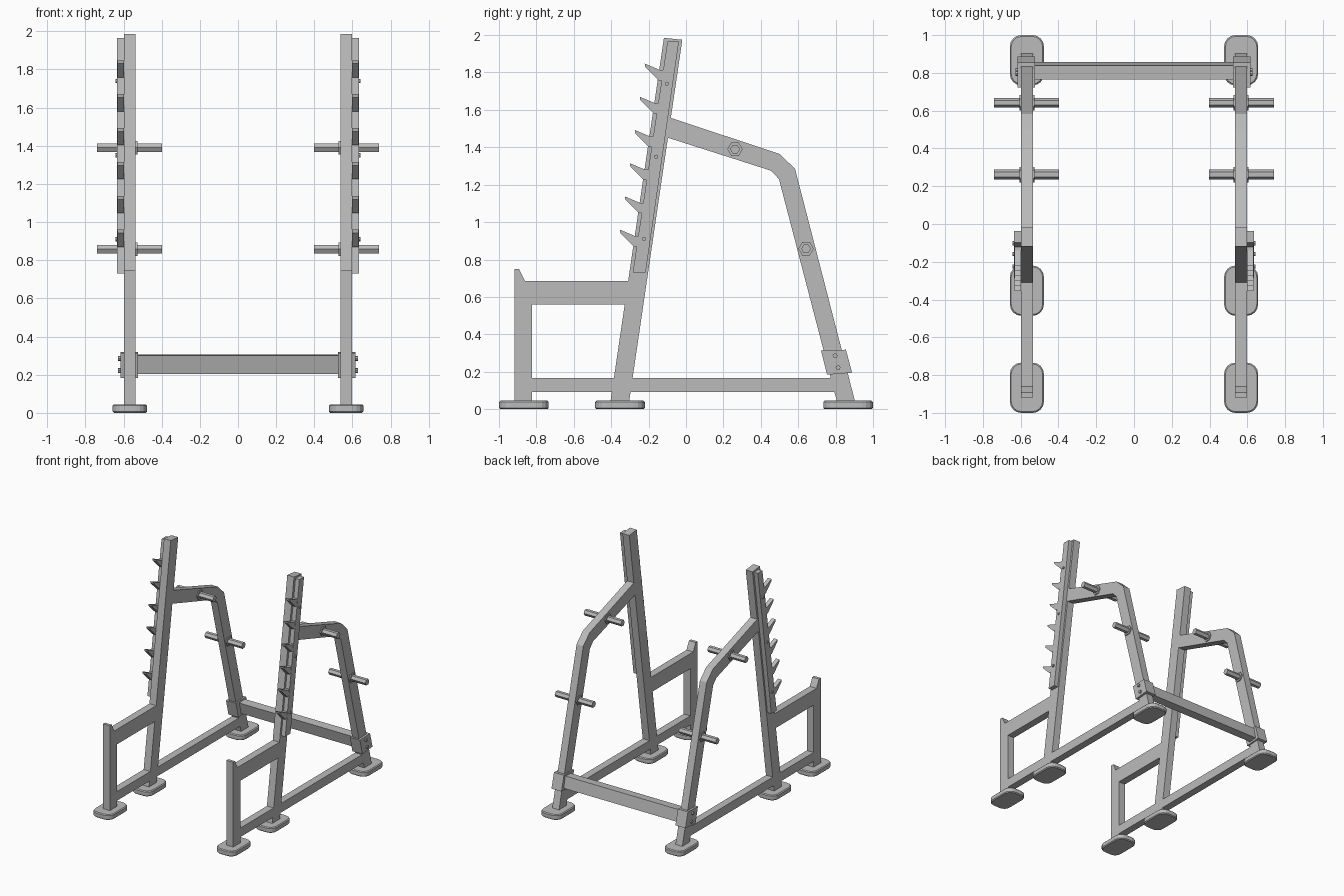
import bpy, bmesh, math

if "Cube" in bpy.data.objects:
    bpy.data.objects.remove(bpy.data.objects["Cube"], do_unlink=True)

steel = bpy.data.materials.new("grey painted steel")
steel.use_nodes = True
GREY = (0.5, 0.5, 0.5, 1)
steel.diffuse_color = GREY
steel.node_tree.nodes["Principled BSDF"].inputs["Base Color"].default_value = GREY

X0, X1 = 0.536, 0.598        # inner and outer face of the side frame tubes
XC = (X0 + X1) / 2


def prism(name, points, a, b, axis="X", mirror=True, bevel=0):
    """Extrude a (y, z) outline from x=a to x=b, or an (x, y) outline along z."""
    bm = bmesh.new()
    place = (lambda p, t: (t, *p)) if axis == "X" else (lambda p, t: (*p, t))
    low = [bm.verts.new(place(p, a)) for p in points]
    high = [bm.verts.new(place(p, b)) for p in points]
    bm.faces.new(low)
    bm.faces.new(high)
    n = len(points)
    for i in range(n):
        j = (i + 1) % n
        bm.faces.new((low[i], low[j], high[j], high[i]))
    bmesh.ops.recalc_face_normals(bm, faces=bm.faces)
    mesh = bpy.data.meshes.new(name)
    bm.to_mesh(mesh)
    bm.free()
    mesh.materials.append(steel)
    ob = bpy.data.objects.new(name, mesh)
    bpy.context.collection.objects.link(ob)
    if bevel:
        m = ob.modifiers.new("edge", "BEVEL")
        m.width, m.segments, m.limit_method = bevel, 1, "ANGLE"
        m.angle_limit = math.radians(60)
    if mirror:
        ob.modifiers.new("other_side", "MIRROR").use_axis = (True, False, False)
    return ob


def rect(y0, z0, y1, z1):
    return [(y0, z0), (y1, z0), (y1, z1), (y0, z1)]


def ring(y, z, r, n):
    return [(y + r * math.cos(math.tau * i / n), z + r * math.sin(math.tau * i / n))
            for i in range(n)]


def lean(z):
    """Front face of the leaning upright at height z."""
    return -0.41 + 0.147 * z


# Leaning uprights
prism("upright", [(lean(0.04), 0.04), (lean(0.04) + 0.1, 0.04),
                  (lean(1.975) + 0.1, 1.975), (lean(1.985), 1.985)], X0, X1)

# Rear arm and leg, one bent tube
prism("rear_leg", [(-0.12, 1.57), (0.50, 1.365), (0.583, 1.285), (0.904, 0.04),
                   (0.807, 0.04), (0.497, 1.23), (0.455, 1.275), (-0.14, 1.465)], X0, X1)

# Front post with safety lip, spotter rail and base rail
prism("front_post", [(-0.918, 0.04), (-0.823, 0.04), (-0.823, 0.685),
                     (-0.861, 0.685), (-0.893, 0.75), (-0.918, 0.75)], X0, X1)
prism("safety_rail", [(-0.83, 0.56), (lean(0.56) + 0.03, 0.56),
                      (lean(0.685) + 0.03, 0.685), (-0.83, 0.685)], X0, X1)
prism("base_rail", rect(-0.83, 0.092, 0.82, 0.167), X0, X1)

# Bar hook plates, hooks and their bolts
prism("hook_plate", [(lean(0.73) + 0.018, 0.73), (lean(0.73) + 0.087, 0.73),
                     (lean(1.965) + 0.083, 1.965), (lean(1.965) + 0.022, 1.965)],
      X1, 0.634)
for i in range(6):
    z = 1.848 - 0.1776 * i
    y = -0.221 - 0.0266 * i
    prism(f"bar_hook_{i + 1}", [(y, z), (y + 0.003, z - 0.018), (y + 0.075, z - 0.09),
                                (y + 0.11, z - 0.09), (y + 0.11, z - 0.034),
                                (y + 0.08, z - 0.034)], X1, 0.632)
for i, z in enumerate((1.74, 1.35, 0.91)):
    prism(f"plate_bolt_{i + 1}", ring(lean(z) + 0.052, z, 0.011, 8), 0.63, 0.643)

# Hexagonal plate storage pegs with collars
for name, y, z in (("upper", 0.262, 1.39), ("lower", 0.642, 0.858)):
    prism(name + "_peg", ring(y, z, 0.026, 6), 0.398, 0.74)
    prism(name + "_peg_collar", ring(y, z, 0.041, 6), 0.528, 0.607)

# Rear cross beam, brackets and bracket bolts
prism("cross_beam", [(0.765, 0.3), (0.838, 0.305), (0.857, 0.21), (0.79, 0.203)],
      -0.53, 0.53, mirror=False)
prism("bracket", [(0.722, 0.313), (0.855, 0.318), (0.888, 0.195), (0.754, 0.184)],
      0.524, 0.616)
for i, (y, z) in enumerate(((0.797, 0.286), (0.813, 0.222))):
    prism(f"bracket_bolt_{i + 1}", ring(y, z, 0.013, 8), 0.61, 0.628)

# Rounded foot pads
for name, y in (("front", -0.867), ("middle", -0.353), ("rear", 0.867)):
    pad = []
    for k, (sx, sy) in enumerate(((1, 1), (-1, 1), (-1, -1), (1, -1))):
        for step in range(5):
            t = math.pi / 2 * (k + step / 4)
            pad.append((XC + sx * 0.03 + 0.06 * math.cos(t),
                        y + sy * 0.073 + 0.06 * math.sin(t)))
    prism(name + "_foot", pad, 0, 0.045, axis="Z", bevel=0.007)
